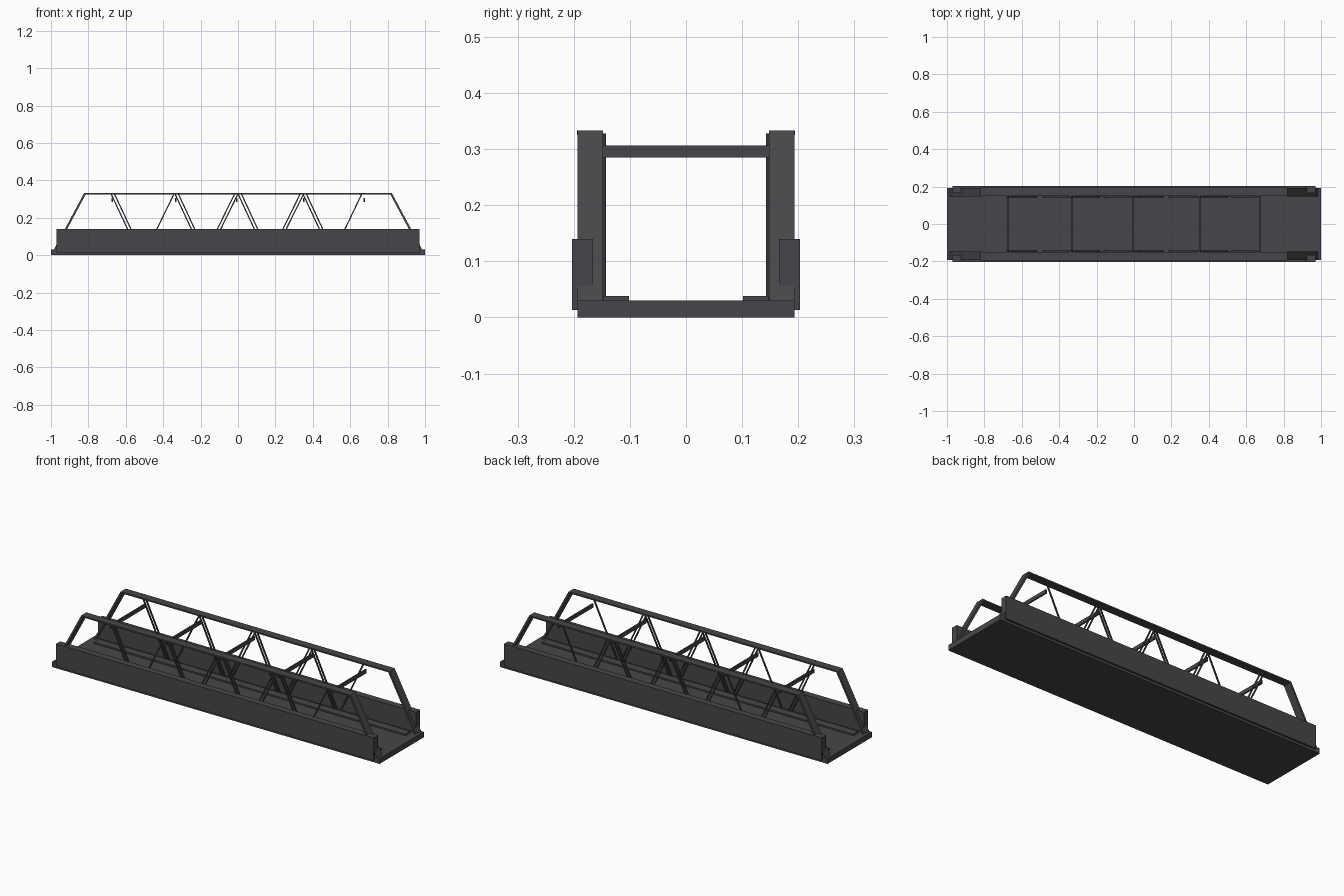
import bpy, bmesh
from mathutils import Vector

if "Cube" in bpy.data.objects:
    bpy.data.objects.remove(bpy.data.objects["Cube"])

steel = bpy.data.materials.new("dark_steel")
steel.diffuse_color = (0.062, 0.060, 0.067, 1)
steel.use_nodes = True
steel.node_tree.nodes["Principled BSDF"].inputs["Base Color"].default_value = steel.diffuse_color


def prism(name, pts, y0, y1):
    """Extrude an x-z outline from y0 to y1."""
    bm = bmesh.new()
    face = bm.faces.new([bm.verts.new((x, y0, z)) for x, z in pts])
    ext = bmesh.ops.extrude_face_region(bm, geom=[face])
    verts = [v for v in ext["geom"] if isinstance(v, bmesh.types.BMVert)]
    bmesh.ops.translate(bm, verts=verts, vec=(0, y1 - y0, 0))
    bmesh.ops.recalc_face_normals(bm, faces=bm.faces)
    me = bpy.data.meshes.new(name)
    bm.to_mesh(me)
    bm.free()
    me.materials.append(steel)
    ob = bpy.data.objects.new(name, me)
    bpy.context.collection.objects.link(ob)
    return ob


def box(name, x0, x1, y0, y1, z0, z1):
    return prism(name, [(x0, z0), (x1, z0), (x1, z1), (x0, z1)], y0, y1)


def bar(name, xa, za, xb, zb, w, y0, y1):
    """Slanted bar with level ends and horizontal width w."""
    h = w / 2
    return prism(name, [(xa - h, za), (xa + h, za), (xb + h, zb), (xb - h, zb)], y0, y1)


# Road deck
box("deck", -1, 1, -0.193, 0.193, 0, 0.03)

for s, side in ((-1, "front"), (1, "back")):
    # Solid side girder and low kerb strip on the deck
    box(side + "_girder", -0.97, 0.97, s * 0.166, s * 0.203, 0.013, 0.14)
    box(side + "_kerb", -0.95, 0.95, s * 0.102, s * 0.147, 0.03, 0.038)

    # Top chord and sloping end posts
    box(side + "_top_chord", -0.817, 0.817, s * 0.15, s * 0.194, 0.325, 0.333)
    for e in (-1, 1):
        bar(side + "_end_post", e * 0.978, 0.03, e * 0.816, 0.333, 0.012,
            s * 0.148, s * 0.193)

    # Twin-bar truss diagonals: (top x, bottom x)
    for top, low in ((-0.67, -0.53), (-0.342, -0.487), (-0.328, -0.19), (-0.009, -0.155),
                     (0.009, 0.147), (0.342, 0.195), (0.356, 0.495), (0.662, 0.52)):
        twin = (0,) if top in (-0.342, 0.662) else (-0.009, 0.009)
        for d in twin:
            bar(side + "_diagonal", low + d, 0.03, top + d, 0.328, 0.007,
                s * 0.143, s * 0.15)

# Overhead cross braces
for x in (-0.673, -0.333, -0.006, 0.352, 0.676):
    box("cross_brace", x - 0.004, x + 0.004, -0.152, 0.152, 0.285, 0.306)
